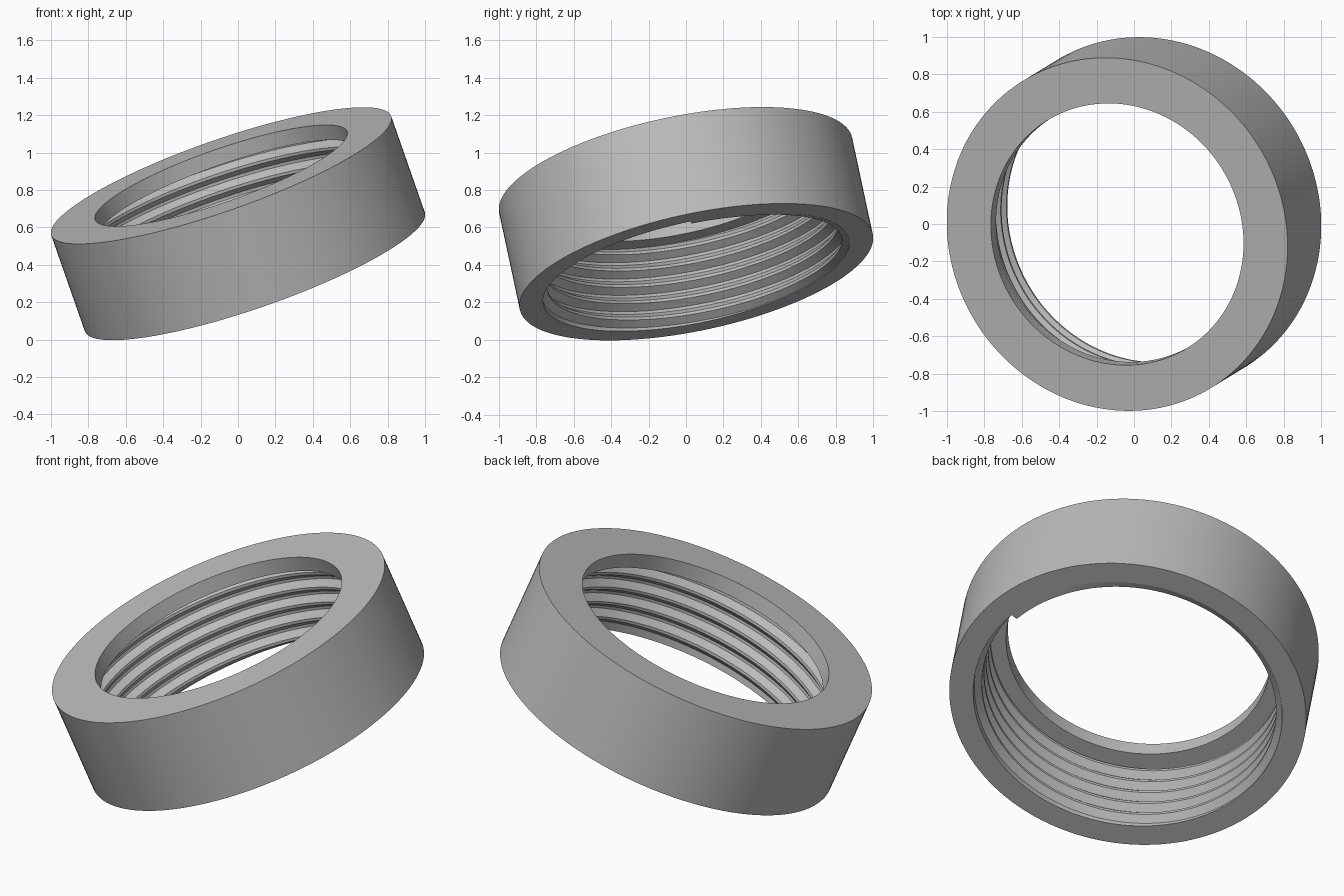
import bpy, bmesh
from math import cos, sin, pi, radians
from mathutils import Vector

if "Cube" in bpy.data.objects:
    bpy.data.objects.remove(bpy.data.objects["Cube"])

OUTER, LIP_HOLE, BORE, CREST = 0.963, 0.714, 0.834, 0.797
HALF, LIP = 0.278, 0.087
PITCH, SEGS = 0.094, 144
AXIS = Vector((-0.324, -0.198, 0.926))

grey = bpy.data.materials.new("plain grey")
grey.use_nodes = True
grey.diffuse_color = (0.5, 0.5, 0.5, 1)
grey.node_tree.nodes["Principled BSDF"].inputs["Base Color"].default_value = (0.5, 0.5, 0.5, 1)


def sweep(name, sections, closed):
    """Skin a list of equal cross-sections, looping round or capping the ends."""
    bm = bmesh.new()
    rings = [[bm.verts.new(p) for p in s] for s in sections]
    n = len(rings[0])
    pairs = list(zip(rings, rings[1:])) + ([(rings[-1], rings[0])] if closed else [])
    for a, b in pairs:
        for i in range(n):
            j = (i + 1) % n
            bm.faces.new((a[i], a[j], b[j], b[i]))
    if not closed:
        bm.faces.new(rings[0])
        bm.faces.new(rings[-1])
    bmesh.ops.recalc_face_normals(bm, faces=bm.faces)
    mesh = bpy.data.meshes.new(name)
    bm.to_mesh(mesh)
    bm.free()
    mesh.materials.append(grey)
    ob = bpy.data.objects.new(name, mesh)
    bpy.context.collection.objects.link(ob)
    # lean the part over on its tilted axis
    ob.rotation_mode = 'QUATERNION'
    ob.rotation_quaternion = Vector((0, 0, 1)).rotation_difference(AXIS)
    ob.location = (0, 0, 0.62)
    bpy.ops.object.select_all(action='DESELECT')
    ob.select_set(True)
    bpy.context.view_layer.objects.active = ob
    bpy.ops.object.shade_smooth_by_angle(angle=radians(25))
    return ob


def section(profile, angle, rise=0.0):
    # keep the section between the open rim and the inside of the lip
    return [(r * cos(angle), r * sin(angle), min(max(z + rise, -HALF), HALF))
            for r, z in profile]


# Collar: outer wall, flat rims and an inward lip at the top
collar = [(OUTER, -HALF), (OUTER, HALF), (LIP_HOLE, HALF),
          (LIP_HOLE, HALF - LIP), (BORE, HALF - LIP), (BORE, -HALF)]
sweep("threaded_collar", [section(collar, 2 * pi * i / SEGS) for i in range(SEGS)], True)

# Internal screw thread: one trapezoid ridge wound up the bore
ridge = [(BORE + 0.006, -0.044), (CREST, -0.008), (CREST, 0.008), (BORE + 0.006, 0.044)]
turns = (2 * HALF - LIP) / PITCH
steps = int(turns * SEGS)
sweep("screw_thread", [section(ridge, 2 * pi * i / SEGS, -HALF + 0.003 + PITCH * i / SEGS)
                       for i in range(steps)], False)
